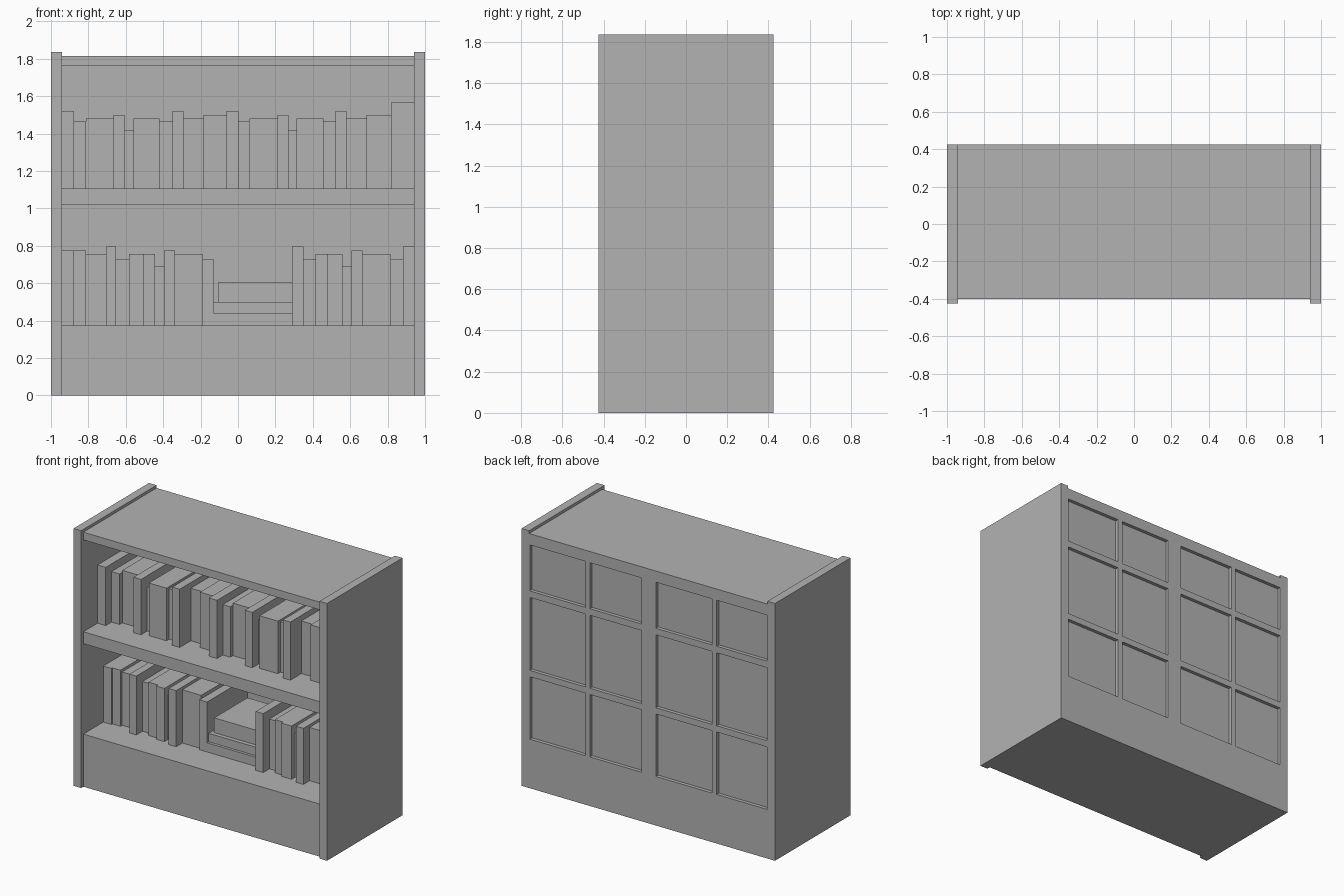
import bpy
import bmesh
from mathutils import Vector

default = bpy.data.objects.get("Cube")
if default:
    bpy.data.objects.remove(default, do_unlink=True)

grey = bpy.data.materials.new("plain grey")
grey.use_nodes = True
grey.diffuse_color = (0.45, 0.45, 0.45, 1)
shader = next(n for n in grey.node_tree.nodes if n.type == "BSDF_PRINCIPLED")
shader.inputs["Base Color"].default_value = grey.diffuse_color


def finish(name, bm):
    mesh = bpy.data.meshes.new(name)
    bmesh.ops.recalc_face_normals(bm, faces=bm.faces)
    bm.to_mesh(mesh)
    bm.free()
    mesh.materials.append(grey)
    obj = bpy.data.objects.new(name, mesh)
    bpy.context.collection.objects.link(obj)
    return obj


def box(name, low, high):
    low, high = Vector(low), Vector(high)
    bm = bmesh.new()
    bmesh.ops.create_cube(bm, size=1)
    bmesh.ops.scale(bm, vec=high - low, verts=bm.verts)
    bmesh.ops.translate(bm, vec=(low + high) / 2, verts=bm.verts)
    return finish(name, bm)


# Carcass
INNER, SIDE_FRONT, FRONT, BACK, RECESS = 0.94, -0.425, -0.4, 0.425, 0.025
SHEET = BACK - RECESS - 0.002
TOP, UPPER, LOWER = 1.815, 1.105, 0.375
box("left_side", (INNER, SIDE_FRONT, 0), (1, BACK, 1.835))
box("right_side", (-1, SIDE_FRONT, 0), (-INNER, BACK, 1.835))
for name, bottom, top in (("base", 0, LOWER), ("middle_shelf", 1.02, UPPER), ("top_board", 1.76, TOP)):
    box(name, (-INNER, FRONT, bottom), (INNER, SHEET, top))
box("back_board", (-INNER, SHEET - 0.03, LOWER), (INNER, SHEET, 1.76))

# Back frame: a grid of faces whose odd cells are pushed in as panels
columns = (-INNER, -0.935, -0.54, -0.503, -0.06, 0.055, 0.46, 0.497, 0.935, INNER)
rows = (0, 0.35, 0.795, 0.84, 1.36, 1.407, 1.735, TOP)
bm = bmesh.new()
grid = [[bm.verts.new((x, BACK, z)) for x in columns] for z in rows]
panels = []
for j in range(len(rows) - 1):
    for i in range(len(columns) - 1):
        face = bm.faces.new((grid[j][i], grid[j][i + 1], grid[j + 1][i + 1], grid[j + 1][i]))
        if i % 2 and j % 2:
            panels.append(face)
rim = [e for e in bm.edges if e.is_boundary]
lip = bmesh.ops.extrude_edge_only(bm, edges=rim)["geom"]
bmesh.ops.translate(bm, vec=(0, -RECESS - 0.005, 0), verts=[v for v in lip if isinstance(v, bmesh.types.BMVert)])
pushed = bmesh.ops.extrude_discrete_faces(bm, faces=panels)["faces"]
for face in pushed:
    bmesh.ops.translate(bm, vec=(0, -RECESS, 0), verts=face.verts)
finish("back_frame", bm)


# Books: each kind is (height, setback from the cabinet front)
TALL, SHORT, PLAIN = (0.415, 0.185), (0.36, 0.25), (0.375, 0.28)
NEAR, LARGE, TINY = (0.375, 0.22), (0.395, 0.2), (0.315, 0.27)
DEEP, LAST = (0.395, 0.26), (0.46, 0.18)


def book_row(name, start, end, shelf, kinds, widths):
    """Stand books side by side, with widths scaled to fill the run."""
    unit = (end - start) / sum(widths)
    x = start
    for n, ((height, setback), width) in enumerate(zip(kinds, widths), 1):
        right = x + width * unit
        box(f"{name}_{n}", (x, SIDE_FRONT + setback, shelf), (right, 0.3, shelf + height))
        x = right


run = [SHORT, PLAIN, PLAIN, LARGE, TINY, NEAR, NEAR, SHORT, TALL, (0.375, 0.31), DEEP, DEEP]
book_row("upper_book", -INNER, INNER, UPPER, [TALL] + run + [TALL] + run + [LAST],
         [12, 12, 15, 12, 11, 9, 15, 11, 13, 11, 20, 11, 12, 12,
          11, 13, 15, 11, 8, 14, 13, 12, 11, 20, 12, 12, 23])

low_run = [(0.42, 0.21), (0.355, 0.28), (0.38, 0.25), (0.38, 0.23), TINY,
           (0.4, 0.21), (0.38, 0.28), (0.38, 0.28), (0.355, 0.26)]
book_row("lower_right_book", -INNER, -0.13, LOWER, [(0.4, 0.25), (0.4, 0.26), (0.38, 0.28)] + low_run,
         [12, 12, 20, 10, 13, 14, 12, 9, 11, 12, 16, 11])
book_row("lower_left_book", 0.29, INNER, LOWER, low_run + low_run[:1],
         [11, 12, 12, 15, 9, 11, 13, 15, 12, 11])

# Lying stack
for name, x, front, bottom, top in (("bottom", -0.13, -0.165, LOWER, 0.44),
                                    ("middle", -0.13, -0.145, 0.44, 0.5),
                                    ("top", -0.107, -0.115, 0.5, 0.605)):
    box(f"stacked_book_{name}", (x, front, bottom), (0.29, 0.26, top))
